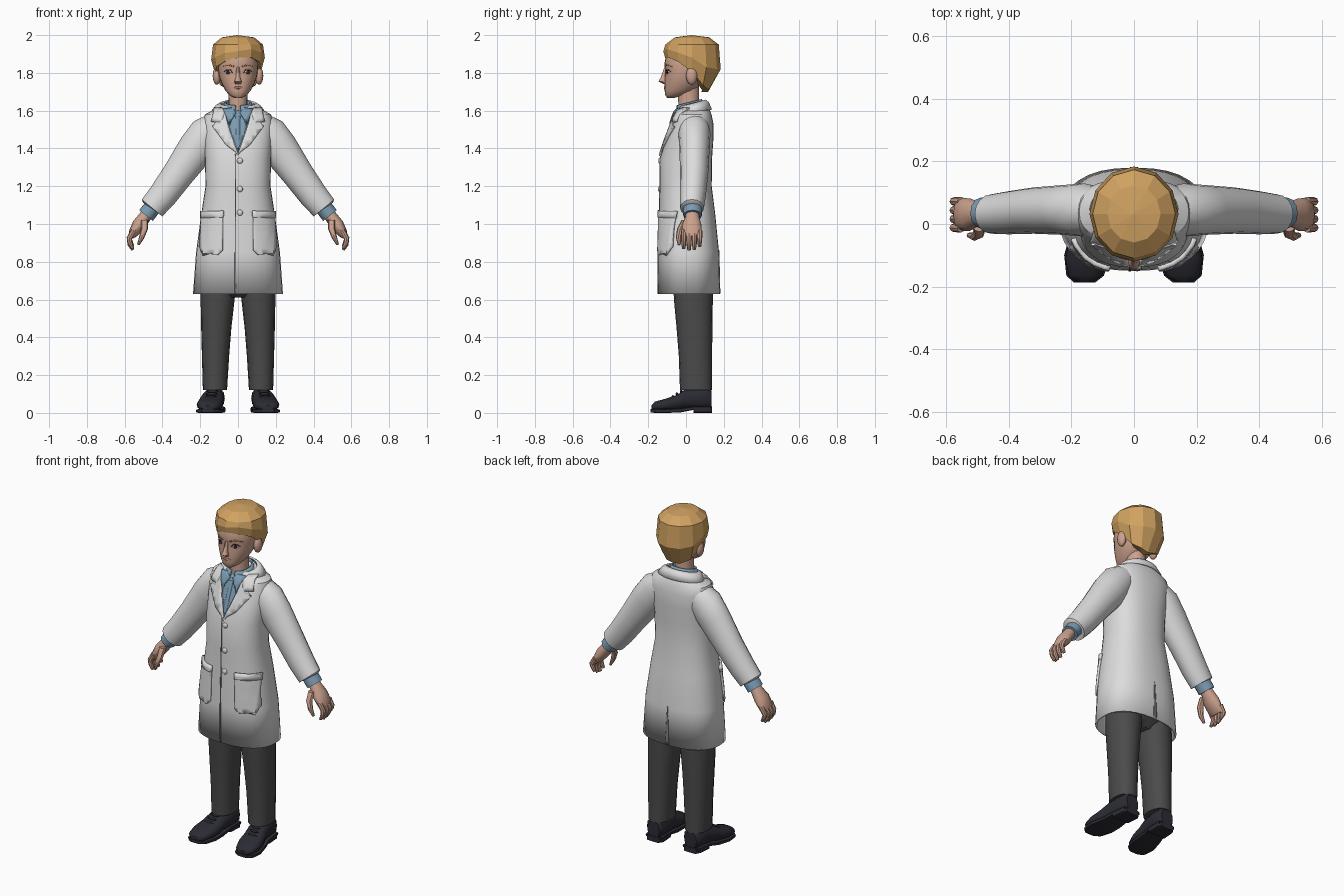
import bpy, bmesh
from math import sin, cos, pi, radians, copysign
from mathutils import Vector as V
from mathutils.bvhtree import BVHTree

if "Cube" in bpy.data.objects:
    bpy.data.objects.remove(bpy.data.objects["Cube"])


def material(name, r, g, b):
    m = bpy.data.materials.new(name)
    m.use_nodes = True
    m.diffuse_color = (r, g, b, 1)
    bsdf = m.node_tree.nodes["Principled BSDF"]
    bsdf.inputs["Base Color"].default_value = (r, g, b, 1)
    bsdf.inputs["Roughness"].default_value = 0.8
    return m


COAT = material("coat white", .72, .72, .73)
SEAM = material("seam grey", .2, .2, .21)
SHIRT = material("shirt blue", .2, .33, .45)
SKIN = material("skin", .6, .36, .27)
LIPS = material("lips", .4, .19, .15)
HAIR = material("hair blond", .63, .36, .12)
PANTS = material("trouser grey", .07, .07, .073)
SHOE = material("shoe black", .024, .024, .034)
EYE = material("eye white", .75, .72, .7)
DARK = material("dark brown", .04, .022, .015)


def finish(name, bm, mat, mirror=False, angle=40, thick=0, recalc=True):
    """Turn a bmesh into a shaded object, optionally mirrored and thickened."""
    if recalc:
        bmesh.ops.recalc_face_normals(bm, faces=bm.faces)
    me = bpy.data.meshes.new(name)
    bm.to_mesh(me)
    bm.free()
    me.materials.append(mat)
    for f in me.polygons:
        f.use_smooth = angle > 0
    if angle:
        me.set_sharp_from_angle(angle=radians(angle))
    ob = bpy.data.objects.new(name, me)
    bpy.context.scene.collection.objects.link(ob)
    if thick:
        mod = ob.modifiers.new("thickness", "SOLIDIFY")
        mod.thickness, mod.offset = thick, -1
    if mirror:
        ob.modifiers.new("mirror", "MIRROR")
    return ob


def ring(c, u, v, n=16, p=2, a0=0, a1=2 * pi):
    """Superellipse of n points around c; an open arc if a0..a1 is partial."""
    full = a1 - a0 > 2 * pi - .001
    pts = []
    for i in range(n):
        a = a0 + (a1 - a0) * i / (n if full else n - 1)
        x, y = cos(a), sin(a)
        pts.append(V(c) + V(u) * copysign(abs(x) ** (2 / p), x)
                   + V(v) * copysign(abs(y) ** (2 / p), y))
    return pts


def skin_rings(rings, closed=True, caps=(True, True)):
    bm = bmesh.new()
    rows = [[bm.verts.new(q) for q in r] for r in rings]
    n = len(rows[0])
    for a, b in zip(rows, rows[1:]):
        for i in range(n if closed else n - 1):
            j = (i + 1) % n
            bm.faces.new((a[i], a[j], b[j], b[i]))
    for row, cap in zip((rows[0], rows[-1]), caps):
        if cap and closed:
            bm.faces.new(row)
    return bm


def level(z, front, back, hx, cx=0, tilt=0, **kw):
    """Horizontal ring given by its front and back y and half width."""
    h = (back - front) / 2
    return ring((cx, (front + back) / 2, z), (hx, 0, 0), (0, h, h * tilt), **kw)


def tube(path, n=12):
    """Rings across a path in the xz plane: (x, y, z, in-plane radius, y radius)."""
    out = []
    for i, (x, y, z, r, ry) in enumerate(path):
        t = V(path[min(i + 1, len(path) - 1)][:3]) - V(path[max(i - 1, 0)][:3])
        t.y = 0
        t.normalize()
        out.append(ring((x, y, z), V((-t.z, 0, t.x)) * r, (0, ry, 0), n))
    return skin_rings(out)


def patch(name, outline, tree, mat, off, mirror=False, side=-1, step=.03):
    """Plate with an (x, z) outline, laid onto a surface from front or back."""
    bm = bmesh.new()
    bm.faces.new([bm.verts.new((x, 0, z)) for x, z in outline])
    bmesh.ops.triangulate(bm, faces=bm.faces[:])
    for axis, lo in ((0, -.24), (2, .6)):
        for k in range(int(1.5 / step)):
            co, no = V(), V()
            co[axis], no[axis] = lo + k * step, 1
            bmesh.ops.bisect_plane(bm, geom=bm.verts[:] + bm.edges[:] + bm.faces[:],
                                   plane_co=co, plane_no=no)
    bmesh.ops.triangulate(bm, faces=bm.faces[:])
    for f in bm.faces:
        f.normal_update()
        if f.normal.y * side < 0:
            f.normal_flip()
    for v in bm.verts:
        hit, nor = tree.ray_cast(V((v.co.x, side, v.co.z)), V((0, -side, 0)))[:2]
        if hit is None:
            hit, nor = tree.find_nearest(V((v.co.x, side * .1, v.co.z)))[:2]
        v.co = hit + nor * off
    return finish(name, bm, mat, mirror, thick=off + .002, recalc=False)


def ball(name, c, s, mat, mirror=False, seg=12):
    bm = bmesh.new()
    bmesh.ops.create_uvsphere(bm, u_segments=seg, v_segments=seg // 2 + 2, radius=1)
    for v in bm.verts:
        v.co = V(c) + V([a * b for a, b in zip(v.co, s)])
    return finish(name, bm, mat, mirror, angle=60)


# Coat body, hollow at the hem
coat_levels = [(.63, -.15, .18, .238), (.85, -.148, .175, .222), (1.05, -.143, .155, .195),
               (1.2, -.14, .136, .172), (1.35, -.138, .138, .175), (1.45, -.105, .145, .183),
               (1.53, -.075, .145, .19), (1.58, -.058, .135, .175)]
rings = [level(*l, n=32, p=2.4) for l in coat_levels]
rings += [level(1.607, -.048, .12, .125, tilt=.15, n=32), level(1.625, -.035, .1, .085, tilt=.25, n=32)]
bm = skin_rings(rings, caps=(False, True))
bmesh.ops.recalc_face_normals(bm, faces=bm.faces)
coat = BVHTree.FromBMesh(bm)
finish("coat_body", bm, COAT, thick=.012)

# Sleeves and shirt cuffs
finish("sleeves", tube([(.12, .045, 1.52, .075, .075), (.16, .045, 1.48, .098, .085),
                        (.22, .045, 1.40, .098, .08), (.32, .043, 1.26, .083, .074),
                        (.40, .036, 1.15, .076, .069), (.455, .032, 1.085, .07, .063),
                        (.457, .032, 1.082, .055, .05)], 16), COAT, True)
finish("shirt_cuffs", tube([(.44, .035, 1.105, .046, .05), (.487, .035, 1.045, .046, .05)]), SHIRT, True)

# Hands with curled fingers
finish("palms", tube([(.47, .033, 1.07, .034, .036), (.495, .033, 1.035, .033, .038),
                      (.525, .03, .995, .036, .052), (.555, .03, .95, .026, .053),
                      (.565, .03, .93, .014, .045)]), SKIN, True)
for i, name in enumerate(("index", "middle", "ring", "little")):
    y, drop = -.012 + i * .028, (.008, 0, .004, .02)[i]
    finish(name + "_fingers", tube([(.552, y, .965, .015, .015), (.575, y, .925, .015, .014),
                                    (.572, y, .892 + drop, .013, .013),
                                    (.557, y, .862 + drop, .008, .009)], 8), SKIN, True)
finish("thumbs", tube([(.495, -.005, 1.02, .02, .02), (.495, -.03, .975, .018, .017),
                       (.51, -.04, .93, .014, .014), (.528, -.036, .89, .007, .008)], 8), SKIN, True)

# Shirt front, lapels, collars
patch("shirt_front", [(0, 1.38), (.075, 1.6), (-.075, 1.6)], coat, SHIRT, .003)
patch("shirt_placket", [(-.008, 1.4), (.008, 1.4), (.012, 1.57), (-.012, 1.57)], coat, SHIRT, .006)
patch("lapels", [(0, 1.37), (.065, 1.42), (.132, 1.515), (.09, 1.527), (.068, 1.585), (.045, 1.5)],
      coat, COAT, .012, True)
patch("front_collar", [(.092, 1.535), (.138, 1.54), (.122, 1.605), (.08, 1.608), (.07, 1.585)],
      coat, COAT, .013, True)
patch("shirt_collar_points", [(.01, 1.585), (.045, 1.53), (.078, 1.6), (.03, 1.605)], coat, SHIRT, .016, True)
arc = dict(n=24, a0=-.35 * pi, a1=1.35 * pi)
finish("coat_collar", skin_rings([level(1.598, -.05, .138, .142, tilt=.1, **arc),
                                  level(1.628, -.045, .122, .118, tilt=.2, **arc),
                                  level(1.64, -.04, .105, .095, tilt=.25, **arc)], False), COAT, thick=.01)
arc = dict(n=24, a0=-.44 * pi, a1=1.44 * pi)
finish("shirt_collar", skin_rings([level(1.595, -.06, .1, .09, tilt=.3, **arc),
                                   level(1.645, -.05, .085, .07, tilt=.25, **arc)], False), SHIRT, thick=.008)

# Coat pockets, flaps, opening, vent and buttons
patch("pockets", [(.078, 1.065), (.185, 1.06), (.198, .88), (.18, .845), (.105, .837), (.08, .86)],
      coat, COAT, .012, True)
patch("pocket_bands", [(.076, 1.07), (.186, 1.066), (.188, 1.03), (.076, 1.035)], coat, COAT, .015, True)
patch("front_opening", [(-.018, .632), (-.01, .632), (-.01, 1.37), (-.015, 1.37)], coat, SEAM, .002)
patch("back_vent", [(-.012, .632), (.012, .632), (.002, .86), (-.002, .86)], coat, SEAM, .002, side=1)
for i, z in enumerate((1.335, 1.185, 1.06)):
    hit = coat.ray_cast(V((.01, -1, z)), V((0, 1, 0)))[0]
    ball("button_%d" % (i + 1), hit, (.016, .009, .016), COAT)

# Trousers
finish("trouser_legs", skin_rings([
    level(.12, -.032, .138, .064, .122, p=2.3), level(.3, -.038, .138, .072, .119, p=2.2),
    level(.45, -.05, .14, .08, .115, p=2.2), level(.6, -.064, .142, .09, .108, p=2.2),
    level(.75, -.07, .142, .095, .1, p=2.2)]), PANTS, True)
finish("trouser_hips", skin_rings([level(.61, -.03, .1, .08), level(.66, -.08, .142, .192, p=2.4),
                                   level(.9, -.09, .125, .17, p=2.4)]), PANTS)


# Shoes: sections from toe to heel
def sections(rows, p):
    return skin_rings([ring((cx, y, (a + b) / 2), (hx, 0, 0), (0, 0, (b - a) / 2), 14, p)
                       for y, cx, hx, a, b in rows])


finish("shoe_uppers", sections([(-.183, .158, .03, .015, .04), (-.165, .156, .054, .01, .06),
                                (-.11, .15, .069, .01, .075), (-.05, .142, .066, .012, .095),
                                (-.01, .134, .06, .02, .122), (.06, .126, .056, .02, .135),
                                (.12, .123, .052, .02, .135), (.134, .123, .04, .025, .12)], 2.4), SHOE, True)
finish("shoe_soles", sections([(-.187, .158, .034, .002, .02), (-.165, .156, .06, 0, .02),
                               (-.1, .149, .074, 0, .02), (-.03, .139, .066, .002, .024),
                               (.04, .129, .058, .016, .034), (.13, .123, .054, .016, .034)], 6), SHOE, True)
finish("shoe_heels", sections([(.04, .129, .057, 0, .033), (.115, .123, .057, 0, .033),
                               (.137, .123, .042, 0, .033)], 6), SHOE, True)
for i in range(3):
    y = -.07 + i * .022
    ball("shoe_lace_%d" % (i + 1), (.144 - i * .004, y, .086 + i * .014), (.03, .007, .008), SHOE, True, 8)

# Neck and head
finish("neck", skin_rings([level(1.55, -.045, .075, .06), level(1.62, -.04, .07, .05),
                           level(1.74, -.045, .07, .052)]), SKIN)
head_levels = [(1.668, -.1, -.06, .022), (1.682, -.11, -.01, .046), (1.705, -.113, .045, .066),
               (1.74, -.113, .08, .085), (1.78, -.112, .11, .1), (1.82, -.109, .125, .106),
               (1.845, -.115, .13, .107), (1.9, -.105, .13, .1), (1.95, -.07, .1, .07)]
bm = skin_rings([level(*l, n=24, p=2.2) for l in head_levels])
bmesh.ops.recalc_face_normals(bm, faces=bm.faces)
head = BVHTree.FromBMesh(bm)
finish("head", bm, SKIN, angle=50)
ball("ears", (.112, .03, 1.785), (.022, .03, .048), SKIN, True)
finish("nose", skin_rings([level(1.742, -.122, -.1, .016, n=8), level(1.755, -.146, -.1, .019, n=8),
                           level(1.775, -.134, -.1, .012, n=8), level(1.83, -.114, -.1, .008, n=8)]),
       SKIN, angle=50)

# Face details
patch("eye_whites", [(.032, 1.805), (.05, 1.799), (.07, 1.806), (.055, 1.815), (.042, 1.815)],
      head, EYE, .002, True)
patch("pupils", [(.045, 1.8), (.058, 1.8), (.058, 1.815), (.045, 1.815)], head, DARK, .0035, True)
patch("upper_lids", [(.03, 1.806), (.042, 1.814), (.057, 1.814), (.074, 1.806), (.058, 1.819), (.04, 1.819)],
      head, DARK, .004, True)
patch("eyebrows", [(.022, 1.832), (.055, 1.841), (.084, 1.832), (.056, 1.847), (.022, 1.838)],
      head, HAIR, .004, True)
patch("mouth", [(-.026, 1.723), (0, 1.717), (.026, 1.723), (.008, 1.729), (-.008, 1.729)], head, LIPS, .003)

# Faceted hair: lower edge height, its spread, and widest height, from front to back
edge = [(1.88, .94, 1.915), (1.872, .97, 1.915), (1.845, .93, 1.895), (1.8, .85, 1.875),
        (1.735, .77, 1.83), (1.71, .66, 1.82), (1.7, .56, 1.82)]
rows = [[] for _ in range(5)]
for i in range(12):
    a = i * pi / 6
    low, spread, mid = edge[min(i, 12 - i)]
    x, y = .142 * sin(a), -.152 * cos(a)
    sweep = .018 * sin(a) * max(0, cos(a) + .3)
    for row, f, z in zip(rows, (spread * .6, spread, 1, .93, .6),
                         (low + sweep, low + sweep, mid + sweep, 1.95, 1.988)):
        row.append(V((x * f, .032 + y * f, z)))
bm = skin_rings(rows, caps=(False, False))
top = bm.verts.new((-.005, .03, 2))
bm.verts.ensure_lookup_table()
crown = [bm.verts[48 + i] for i in range(12)]
for i in range(12):
    bm.faces.new((crown[i], crown[(i + 1) % 12], top))
finish("hair", bm, HAIR, angle=0)
